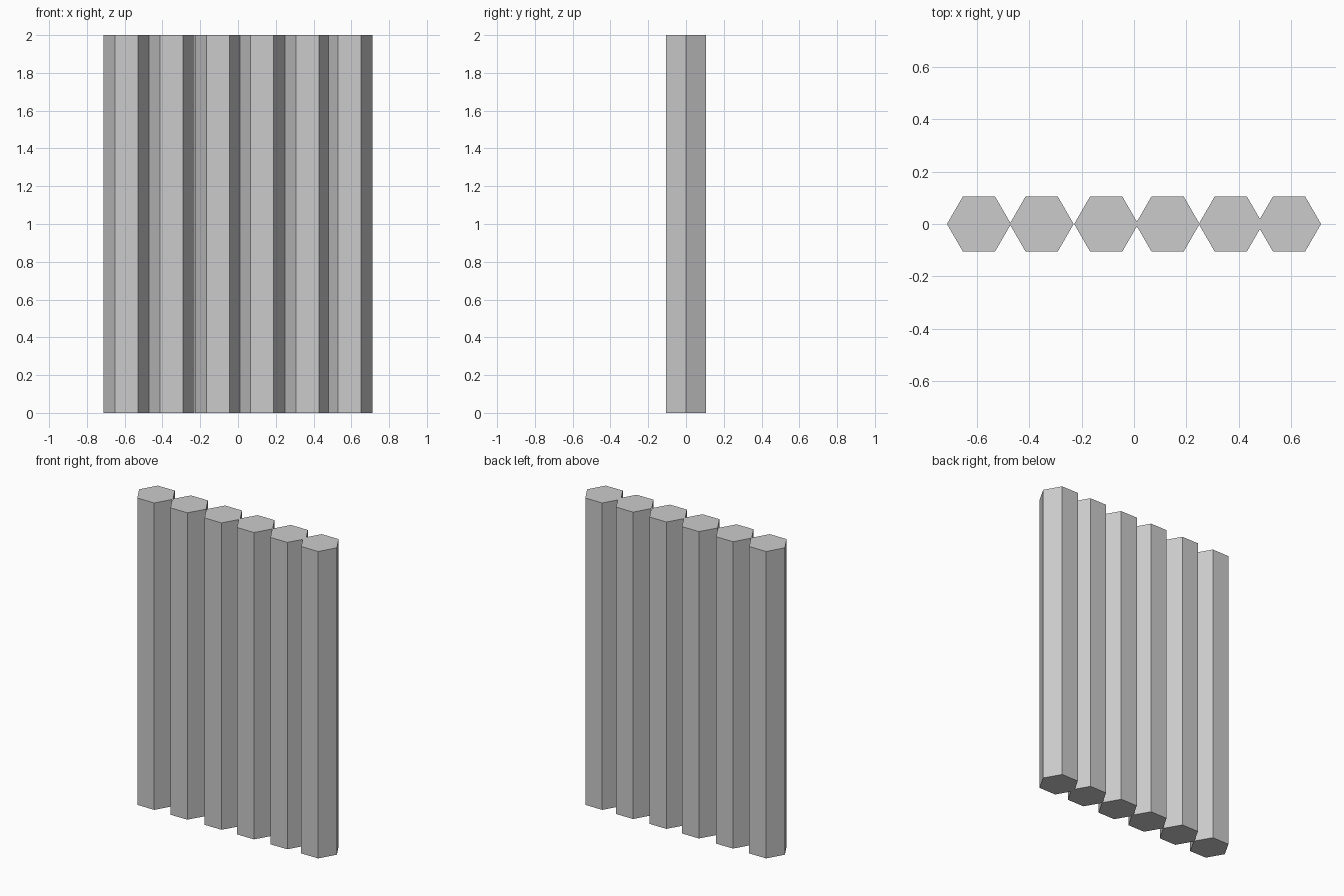
import bpy

if "Cube" in bpy.data.objects:
    bpy.data.objects.remove(bpy.data.objects["Cube"])

RADIUS = 0.122
HEIGHT = 2.0
# slightly uneven spacing of the six posts along x
CENTRES = [-0.591, -0.352, -0.106, 0.128, 0.369, 0.591]


def hex_post(name, x):
    """Six-sided post with corners pointing along x."""
    bpy.ops.mesh.primitive_cylinder_add(
        vertices=6, radius=RADIUS, depth=HEIGHT, location=(x, 0, HEIGHT / 2))
    post = bpy.context.object
    post.name = name
    # primitive corners start on y: quarter turn puts them on x
    post.rotation_euler.z = 1.5707963
    return post


# row of posts forming the palisade
for i, x in enumerate(CENTRES, 1):
    hex_post(f"post_{i}", x)
